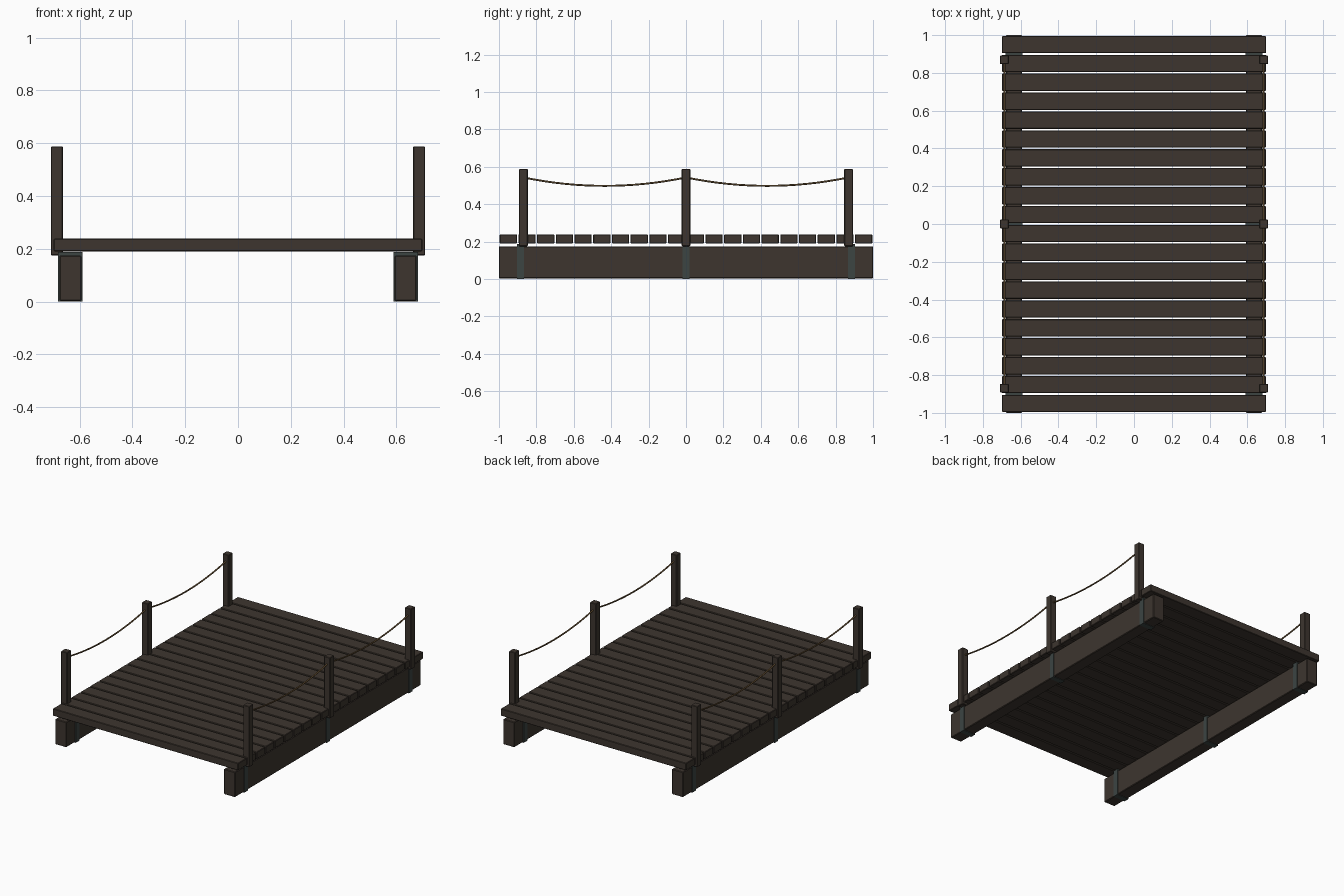
import bpy, bmesh, math
from mathutils import Vector

if "Cube" in bpy.data.objects:
    bpy.data.objects.remove(bpy.data.objects["Cube"])


def material(name, color):
    m = bpy.data.materials.new(name)
    m.diffuse_color = (*color, 1.0)
    m.use_nodes = True
    m.node_tree.nodes["Principled BSDF"].inputs["Base Color"].default_value = m.diffuse_color
    return m


WOOD = material("dark wood", (0.047, 0.036, 0.028))
METAL = material("grey green metal", (0.045, 0.058, 0.055))
ROPE = material("tan rope", (0.13, 0.078, 0.032))


def box(name, lo, hi, mat, bevel=0.0):
    """Box between two corners, with an optional small chamfer."""
    lo, hi = Vector(lo), Vector(hi)
    centre, size = (lo + hi) / 2, hi - lo
    bm = bmesh.new()
    bmesh.ops.create_cube(bm, size=1.0)
    for v in bm.verts:
        v.co = Vector([v.co[i] * size[i] for i in range(3)])
    if bevel:
        bmesh.ops.bevel(bm, geom=bm.edges[:], offset=bevel, segments=1,
                        affect='EDGES')
    mesh = bpy.data.meshes.new(name)
    bm.to_mesh(mesh)
    bm.free()
    mesh.materials.append(mat)
    ob = bpy.data.objects.new(name, mesh)
    ob.location = centre
    bpy.context.collection.objects.link(ob)
    return ob


def rope(name, x, y0, y1, z_end, sag, radius=0.005, steps=16, sides=8):
    """Round tube hanging in a parabola between two posts."""
    bm = bmesh.new()
    rings = []
    for i in range(steps + 1):
        t = i / steps
        y = y0 + (y1 - y0) * t
        z = z_end - sag * 4 * t * (1 - t)
        slope = math.atan(-sag * 4 * (1 - 2 * t) / (y1 - y0))
        ring = []
        for k in range(sides):
            a = 2 * math.pi * k / sides
            r = radius * math.sin(a)
            ring.append(bm.verts.new((x + radius * math.cos(a),
                                      y - r * math.sin(slope),
                                      z + r * math.cos(slope))))
        rings.append(ring)
    for a, b in zip(rings, rings[1:]):
        for k in range(sides):
            n = (k + 1) % sides
            bm.faces.new((a[k], a[n], b[n], b[k]))
    bm.faces.new(rings[0])
    bm.faces.new(rings[-1])
    bmesh.ops.recalc_face_normals(bm, faces=bm.faces[:])
    for f in bm.faces:
        f.smooth = len(f.verts) == 4
    mesh = bpy.data.meshes.new(name)
    bm.to_mesh(mesh)
    bm.free()
    mesh.materials.append(ROPE)
    bpy.context.collection.objects.link(bpy.data.objects.new(name, mesh))


# Deck planks
for i in range(20):
    y = -0.95 + 0.1 * i
    box(f"deck_plank_{i + 1}", (-0.698, y - 0.046, 0.19),
        (0.698, y + 0.046, 0.239), WOOD, 0.003)

for side, s in (("left", -1), ("right", 1)):
    # Long support beam
    xs = sorted((s * 0.593, s * 0.677))
    box(f"{side}_beam", (xs[0], -1.0, 0.003), (xs[1], 1.0, 0.175), WOOD, 0.004)

    # Metal bands wrapped around the beam
    bx = sorted((s * 0.589, s * 0.681))
    for j, y in enumerate((-0.885, 0.0, 0.885)):
        box(f"{side}_band_{j + 1}", (bx[0], y - 0.019, 0.0),
            (bx[1], y + 0.019, 0.187), METAL)

    # Rail posts
    px = sorted((s * 0.663, s * 0.709))
    posts = (-0.869, 0.0, 0.869)
    for j, y in enumerate(posts):
        box(f"{side}_post_{j + 1}", (px[0], y - 0.023, 0.175),
            (px[1], y + 0.023, 0.588), WOOD, 0.003)

    # Sagging ropes between posts
    for j in range(2):
        rope(f"{side}_rope_{j + 1}", s * 0.686, posts[j], posts[j + 1],
             0.543, 0.045)
